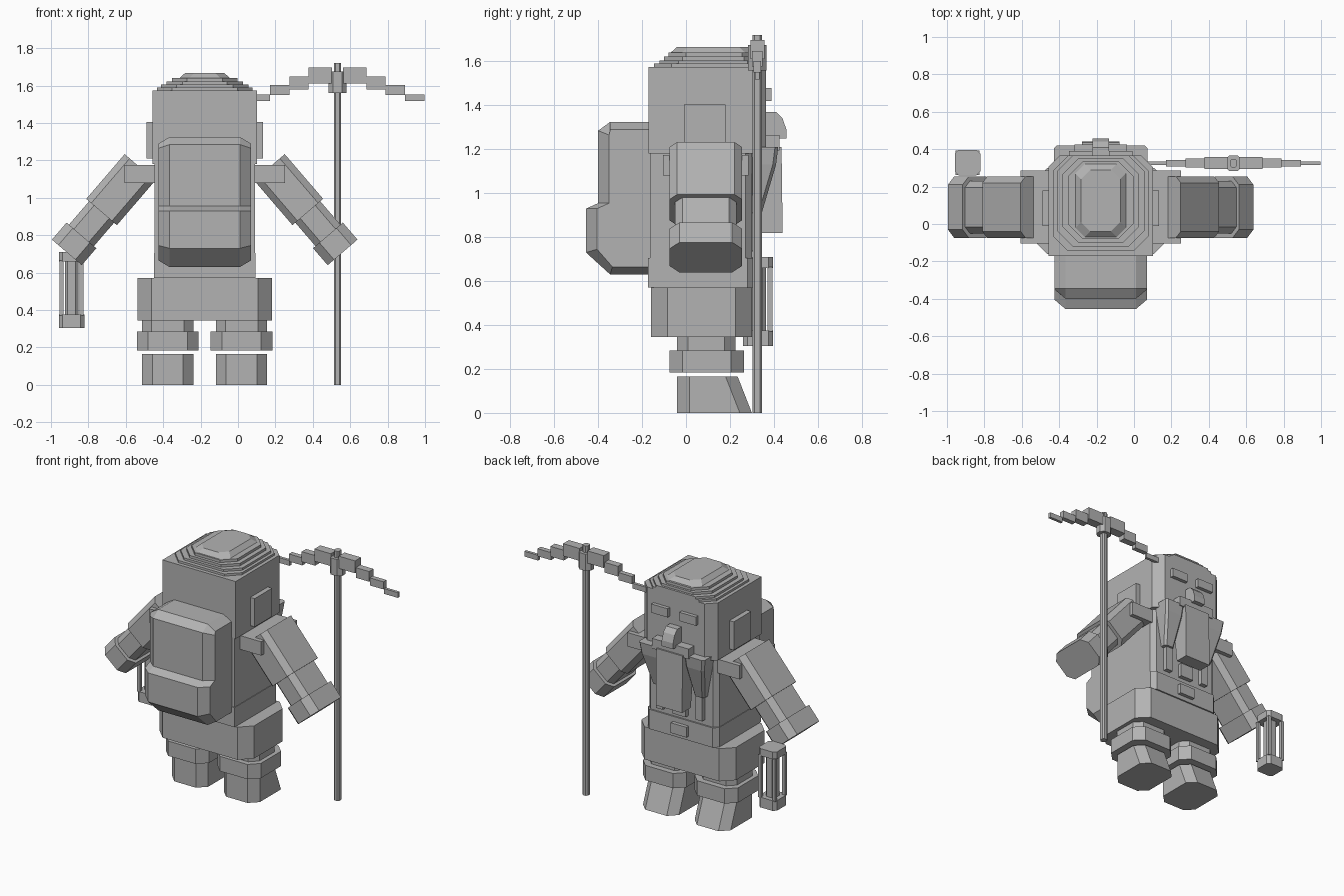
import bpy, bmesh, math
from mathutils import Matrix, Vector

if "Cube" in bpy.data.objects:
    bpy.data.objects.remove(bpy.data.objects["Cube"])

CX = -0.178  # body centre line
grey = bpy.data.materials.new("stone_grey")
grey.diffuse_color = (0.45, 0.45, 0.45, 1)
grey.use_nodes = True
grey.node_tree.nodes["Principled BSDF"].inputs["Base Color"].default_value = grey.diffuse_color


def loft(name, rings):
    """Join equal-length rings of points into a closed solid."""
    bm = bmesh.new()
    vs = [[bm.verts.new(p) for p in r] for r in rings]
    n = len(vs[0])
    for a, b in zip(vs, vs[1:]):
        for i in range(n):
            j = (i + 1) % n
            bm.faces.new((a[i], a[j], b[j], b[i]))
    bm.faces.new(vs[0])
    bm.faces.new(vs[-1])
    bmesh.ops.recalc_face_normals(bm, faces=bm.faces)
    me = bpy.data.meshes.new(name)
    bm.to_mesh(me)
    bm.free()
    me.materials.append(grey)
    ob = bpy.data.objects.new(name, me)
    bpy.context.collection.objects.link(ob)
    return ob


def outline(x0, x1, y0, y1, back=0.0, front=None):
    """Rectangle with cut corners; back corners at low y, front at high y."""
    f = back if front is None else front
    if back == 0 and f == 0:
        return [(x0, y0), (x1, y0), (x1, y1), (x0, y1)]
    b = [(x0, y0 + back), (x0 + back, y0), (x1 - back, y0), (x1, y0 + back)] if back else [(x0, y0), (x1, y0)]
    t = [(x1, y1 - f), (x1 - f, y1), (x0 + f, y1), (x0, y1 - f)] if f else [(x1, y1), (x0, y1)]
    return b + t


def block(name, x0, x1, y0, y1, z0, z1, back=0.0, front=None):
    o = outline(x0, x1, y0, y1, back, front)
    return loft(name, [[(x, y, z) for x, y in o] for z in (z0, z1)])


def side_profile(name, x0, x1, pts):
    """Extrude a (y, z) profile across x."""
    return loft(name, [[(x, y, z) for y, z in pts] for x in (x0, x1)])


# head, torso and hips
block("head", CX - .279, CX + .279, -.17, .365, 1.18, 1.575, 0, .06)
block("torso", CX - .268, CX + .268, -.165, .30, .70, 1.18, 0, .03)
block("waist_belt", CX - .272, CX + .272, -.172, .31, .57, .705, 0, .03)
block("belt_buckle", CX - .06, CX + .06, .31, .335, .60, .67)
block("hips", CX - .36, CX + .36, -.16, .30, .345, .57, .075)

# stepped cap on top of the head
for i, (w, y0, y1, z0, z1, c) in enumerate([
        (.255, -.145, .365, 1.575, 1.59, .08),
        (.235, -.12, .365, 1.59, 1.605, .085),
        (.205, -.10, .35, 1.605, 1.622, .085),
        (.175, -.08, .335, 1.622, 1.64, .08)]):
    block(f"cap_step_{i + 1}", CX - w, CX + w, y0, y1, z0, z1, c)
loft("cap_crown", [[(x, y, z) for x, y in outline(CX - w, CX + w, .125 - d, .125 + d, .05)]
                   for w, d, z in ((.135, .195, 1.64), (.105, .165, 1.667))])

# face
side_profile("nose", CX - .043, CX + .043,
             [(.36, 1.37), (.41, 1.37), (.44, 1.34), (.457, 1.29), (.457, 1.25), (.36, 1.25)])
block("moustache", CX - .14, CX + .14, .36, .425, 1.195, 1.265)
side_profile("beard", CX - .10, CX + .10,
             [(.30, 1.21), (.435, 1.21), (.44, .82), (.345, .82)])
block("beard_tip", CX - .05, CX + .05, .295, .33, .735, .83)

# paired parts
for side, s in (("left", -1), ("right", 1)):
    def pair(name, a, b, *rest, **kw):
        lo, hi = sorted((CX + s * a, CX + s * b))
        return block(f"{side}_{name}", lo, hi, *rest, **kw)

    pair("eye", .045, .17, .36, .39, 1.42, 1.48)
    pair("ear", .27, .312, -.01, .18, 1.21, 1.405)
    pair("shoulder_joint", .26, .428, -.105, .285, 1.08, 1.175)

    # tapering side lock of the beard
    loft(f"{side}_beard_lock", [[(CX + s * x, y, z) for x, y in outline(x0, x1, y0, y1, .015)]
                                for x0, x1, y0, y1, z in (
        (.095, .25, .29, .42, 1.21), (.10, .24, .29, .41, 1.13), (.12, .20, .29, .345, .91))])
    pair("lower_lock", .125, .175, .29, .33, .74, .93)

    # leg and boot
    leg = .197
    pair("trouser_leg", leg - .137, leg + .137, -.04, .225, .28, .35, .05)
    pair("boot_cuff", leg - .165, leg + .165, -.075, .265, .183, .285, .06)
    loft(f"{side}_boot", [[(CX + s * x, y, z) for x, y in
                           outline(leg - .137, leg + .137, -.04, y1, .055)]
                          for y1, z in ((.30, 0), (.235, .166))])

    # arm: segments along a slanted axis
    start, end = Vector((.346, 0, 1.163)), Vector((.738, 0, .707))
    d = (end - start).normalized()
    across = Vector((-d.z, 0, d.x))
    for name, t0, t1, h, w, c in (("sleeve", 0, .315, .108, .165, .035),
                                  ("forearm", .30, .50, .088, .14, .035),
                                  ("glove", .48, .60, .105, .165, .045)):
        rings = []
        for t in (t0, t1):
            ring = []
            for u, v in outline(-h, h, -w, w, c):
                p = start + d * t + across * u
                ring.append((CX + s * p.x, .09 + v, p.z))
            rings.append(ring)
        loft(f"{side}_{name}", rings)

# backpack with bevelled sides
pack = [(-.165, 1.325), (-.345, 1.325), (-.40, 1.285), (-.40, .955),
        (-.455, .93), (-.455, .73), (-.345, .63), (-.165, .63)]
narrow = [(-.165, 1.29), (-.345, 1.29), (-.35, 1.265), (-.35, .955),
          (-.405, .93), (-.405, .745), (-.335, .665), (-.165, .665)]
loft("backpack", [[(CX + x, y, z) for y, z in p]
                  for x, p in ((-.247, narrow), (-.188, pack), (.188, pack), (.247, narrow))])

# pickaxe: shaft, collar and stepped blades
PX, PY = .532, .325
block("pickaxe_shaft", PX - .02, PX + .02, PY - .022, PY + .022, 0, 1.72, .01)
block("pickaxe_collar", PX - .048, PX + .048, PY - .042, PY + .042, 1.56, 1.675, .025)
for s in (-1, 1):
    for i, (x0, x1, z0, z1, h) in enumerate(((.03, .155, 1.612, 1.697, .032),
                                             (.155, .257, 1.578, 1.648, .024),
                                             (.257, .36, 1.55, 1.602, .017),
                                             (.36, .466, 1.517, 1.553, .010))):
        a, b = sorted((PX + s * x0, PX + s * x1))
        block(f"pickaxe_blade_{'left' if s < 0 else 'right'}_{i + 1}", a, b, PY - h, PY + h, z0, z1)

# lantern hanging from the left hand
LX, LY = -.89, .328
block("lantern_base", LX - .068, LX + .068, LY - .068, LY + .068, .305, .375, .02)
block("lantern_cap", LX - .068, LX + .068, LY - .068, LY + .068, .66, .71, .02)
block("lantern_glass", LX - .036, LX + .036, LY - .036, LY + .036, .37, .665, .015)
for sx in (-1, 1):
    for sy in (-1, 1):
        x, y = LX + sx * .054, LY + sy * .054
        block("lantern_post", x - .011, x + .011, y - .011, y + .011, .37, .665)
